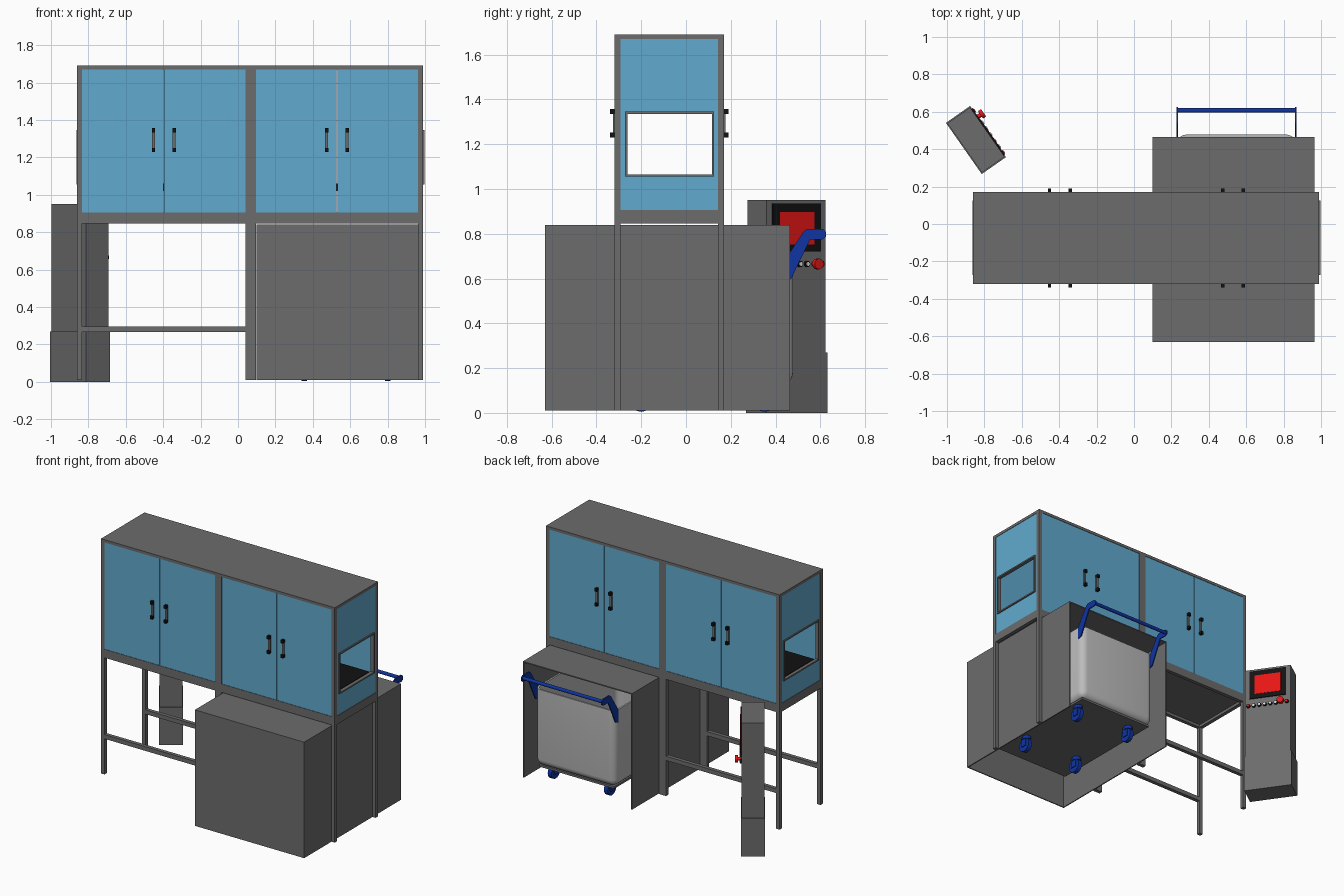
import bpy, bmesh, math
from mathutils import Matrix, Vector

old = bpy.data.objects.get("Cube")
if old:
    bpy.data.objects.remove(old)


def material(name, r, g, b):
    m = bpy.data.materials.new(name)
    m.use_nodes = True
    m.diffuse_color = (r, g, b, 1)
    m.node_tree.nodes["Principled BSDF"].inputs["Base Color"].default_value = (r, g, b, 1)
    return m


GREY = material("steel grey", .15, .15, .15)
BLUE = material("panel blue", .12, .40, .62)
NAVY = material("cart blue", .005, .035, .36)
LIGHT = material("tub light grey", .50, .50, .50)
BLACK = material("black", .006, .006, .006)
RED = material("red", .80, .008, .008)
WHITE = material("button white", .75, .75, .75)


def finish(name, bm, mat, matrix=None):
    bmesh.ops.recalc_face_normals(bm, faces=bm.faces)
    me = bpy.data.meshes.new(name)
    bm.to_mesh(me)
    bm.free()
    ob = bpy.data.objects.new(name, me)
    bpy.context.collection.objects.link(ob)
    me.materials.append(mat)
    if matrix:
        ob.matrix_world = matrix
    return ob


def box(name, x, y, z, mat, matrix=None):
    """Box between the (low, high) pairs x, y and z."""
    bm = bmesh.new()
    bmesh.ops.create_cube(bm, size=1)
    for v in bm.verts:
        v.co = Vector([(r[0] + r[1]) / 2 + c * (r[1] - r[0]) for r, c in zip((x, y, z), v.co)])
    return finish(name, bm, mat, matrix)


def rod(name, center, radius, length, axis, mat, matrix=None, sides=16):
    bm = bmesh.new()
    bmesh.ops.create_cone(bm, cap_ends=True, segments=sides, radius1=radius, radius2=radius, depth=length)
    turn = Vector((0, 0, 1)).rotation_difference(Vector(axis)).to_matrix().to_4x4()
    bm.transform(Matrix.Translation(center) @ turn)
    return finish(name, bm, mat, matrix)


def plate(name, outline, x, mat):
    """Flat plate in the yz plane, extruded between the x pair."""
    bm = bmesh.new()
    f = bm.faces.new([bm.verts.new((x[0], y, z)) for y, z in outline])
    r = bmesh.ops.extrude_face_region(bm, geom=[f])
    moved = [g for g in r["geom"] if isinstance(g, bmesh.types.BMVert)]
    bmesh.ops.translate(bm, vec=(x[1] - x[0], 0, 0), verts=moved)
    return finish(name, bm, mat)


def window_ring(name, x, outer, inner, mat):
    """Four strips around an opening; outer and inner are (y0, y1, z0, z1)."""
    a, b, c, d = outer
    e, f, g, h = inner
    box(name + "_bottom", x, (a, b), (c, g), mat)
    box(name + "_top", x, (a, b), (h, d), mat)
    box(name + "_front", x, (a, e), (g, h), mat)
    box(name + "_back", x, (f, b), (g, h), mat)


# Main cabinet extents
X0, X1, Y0, Y1 = -.86, .99, -.32, .17
T = .027

# Frame: roof, floor, beams and posts
box("cabinet_roof", (X0, X1), (Y0, Y1), (1.67, 1.69), GREY)
box("cabinet_floor", (X0 + T, X1 - T), (Y0 + T, Y1 - T), (.865, .88), GREY)
for side, y in (("front", (Y0, Y0 + T)), ("back", (Y1 - T, Y1))):
    box(side + "_lower_beam", (X0, X1), y, (.845, .875), GREY)
    box(side + "_door_sill", (X0, X1), y, (.875, .905), GREY)
    for label, x in (("left", (X1 - T, X1)), ("middle", (.04, .095)), ("right", (X0, X0 + T))):
        box(f"{side}_{label}_post", x, y, (.01, 1.67), GREY)
    box(side + "_leg_rail", (X0 + T, .04), y, (.265, .295), GREY)
for label, x in (("left", (X1 - T, X1)), ("right", (X0, X0 + T))):
    box(label + "_end_beam", x, (Y0, Y1), (.845, .905), GREY)

# Doors with paired handles on front and back
for side, face, s in (("front", Y0, 1), ("back", Y1, -1)):
    for bay, a, b in (("right", X0 + T, .04), ("left", .095, X1 - T)):
        mid = (a + b) / 2
        for n, x in enumerate(((a, mid - .002), (mid + .002, b))):
            box(f"{side}_{bay}_door_{n}", x, sorted((face + s * .003, face + s * .015)), (.905, 1.67), BLUE)
            hx = mid + (.055 if n else -.055)
            tag = f"{side}_{bay}_handle_{n}"
            box(tag + "_bar", (hx - .008, hx + .008), sorted((face + s * .003, face - s * .007)),
                (1.25, 1.335), GREY)
            for end, z in (("low", 1.24), ("high", 1.345)):
                box(f"{tag}_{end}_mount", (hx - .009, hx + .009),
                    sorted((face + s * .003, face - s * .02)), (z - .011, z + .011), BLACK)

# End panels with open windows
opening = (-.262, .115, 1.065, 1.335)
trim = (-.272, .125, 1.055, 1.345)
for label, x, tx in (("left", (X1 - .018, X1 - .003), (X1 - .02, X1 + .006)),
                     ("right", (X0 + .003, X0 + .018), (X0 - .004, X0 + .02))):
    window_ring(label + "_end_panel", x, (Y0 + T, Y1 - T, .905, 1.67), trim, BLUE)
    window_ring(label + "_window_trim", tx, trim, opening, GREY)

# Conveyor belt inside the cabinet
box("conveyor_belt", (X0 + .03, X1 - .03), (-.26, .113), (1.02, 1.06), BLACK)

# Hood below the cabinet, open at the back and the bottom
HX0, HX1, HY0, HY1 = .10, .965, -.63, .465
W = .008
box("hood_top", (HX0, HX1), (HY0, HY1), (.84 - W, .84), GREY)
box("hood_front", (HX0, HX1), (HY0, HY0 + W), (.01, .84 - W), GREY)
box("hood_right_wall", (HX0, HX0 + W), (HY0 + W, HY1), (.01, .84 - W), GREY)
box("hood_left_wall", (HX1 - W, HX1), (HY0 + W, HY1), (.01, .84 - W), GREY)

# Cart tub: rounded block, hollowed from the top
bm = bmesh.new()
bmesh.ops.create_cube(bm, size=1)
bmesh.ops.scale(bm, vec=(.635, .93, .55), verts=bm.verts)
bmesh.ops.translate(bm, vec=(.5475, .013, .405), verts=bm.verts)
edges = [e for e in bm.edges if min(v.co.z for v in e.verts) < .3]
bmesh.ops.bevel(bm, geom=edges, offset=.05, segments=5, profile=.5, affect="EDGES")
bm.normal_update()
top = [f for f in bm.faces if f.normal.z > .9]
bmesh.ops.inset_region(bm, faces=top, thickness=.012)
r = bmesh.ops.extrude_face_region(bm, geom=top)
bmesh.ops.translate(bm, vec=(0, 0, -.5), verts=[g for g in r["geom"] if isinstance(g, bmesh.types.BMVert)])
bmesh.ops.delete(bm, geom=top, context="FACES")
tub = finish("cart_tub", bm, LIGHT)
bpy.context.view_layer.objects.active = tub
tub.select_set(True)
bpy.ops.object.shade_smooth_by_angle(angle=math.radians(40))
tub.select_set(False)
box("cart_base", (.25, .845), (-.435, .455), (.115, .13), GREY)

# Cart casters
for x in (.355, .80):
    for y in (-.20, .35):
        tag = f"caster_{'left' if x > .5 else 'right'}_{'back' if y > 0 else 'front'}"
        rod(tag + "_wheel", (x, y, .055), .05, .03, (1, 0, 0), NAVY)
        rod(tag + "_swivel", (x, y + .01, .105), .03, .025, (0, 0, 1), NAVY)
        for s in (-1, 1):
            box(f"{tag}_fork_{'left' if s > 0 else 'right'}", sorted((x + s * .017, x + s * .023)),
                (y - .02, y + .025), (.04, .11), NAVY)

# Cart push handle
bracket = [(.44, .59), (.47, .60), (.555, .775), (.61, .775), (.625, .785), (.625, .81),
           (.61, .822), (.54, .822), (.525, .81), (.44, .68)]
for label, x in (("right", (.226, .234)), ("left", (.861, .869))):
    plate(label + "_handle_bracket", bracket, x, NAVY)
rod("cart_handle_bar", (.5475, .607, .80), .012, .635, (1, 0, 0), NAVY)

# Control pedestal, turned on its own axis
P = Matrix.Translation((-.845, .449, 0)) @ Matrix.Rotation(math.radians(35), 4, "Z")
box("pedestal_base", (-.079, .079), (-.167, .167), (0, .27), GREY, P)
box("pedestal_body", (-.074, .074), (-.161, .161), (.27, .95), GREY, P)
box("screen_bezel", (.074, .081), (-.13, .13), (.72, .935), BLACK, P)
box("screen", (.081, .083), (-.093, .093), (.752, .898), RED, P)

# Row of buttons and the stop knob
for n in range(8):
    y = -.138 + n * .039
    if n == 6:
        rod("stop_stem", (.085, y, .665), .012, .03, (1, 0, 0), RED, P)
        rod("stop_knob", (.107, y, .665), .024, .02, (1, 0, 0), RED, P)
        continue
    rod(f"button_{n}_collar", (.078, y, .665), .014, .012, (1, 0, 0), BLACK, P)
    rod(f"button_{n}_cap", (.084, y, .665), .009, .008, (1, 0, 0), RED if n in (0, 7) else WHITE, P)
